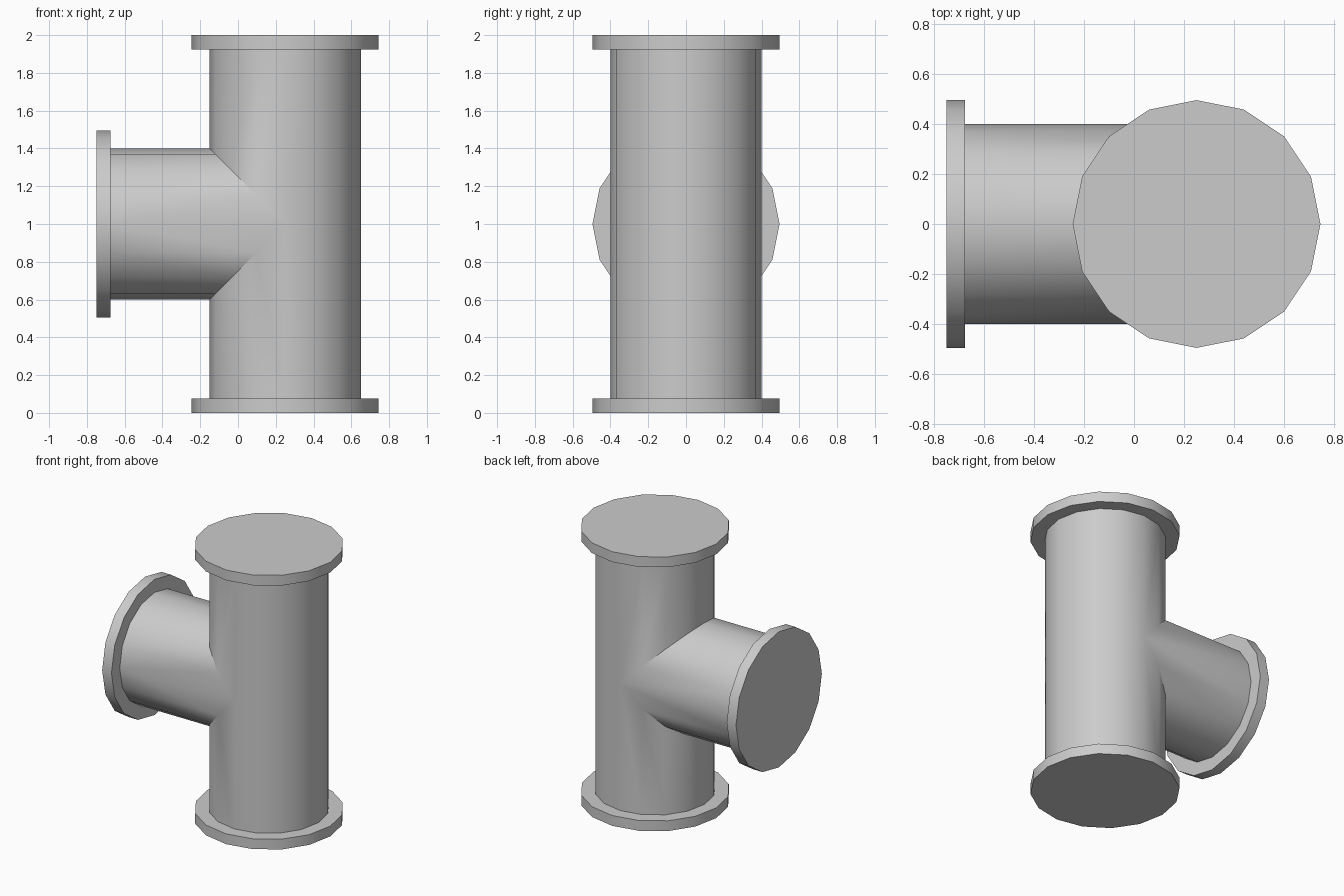
import bpy, bmesh
from math import cos, sin, pi

if "Cube" in bpy.data.objects:
    bpy.data.objects.remove(bpy.data.objects["Cube"])

SIDES, R, FR, T = 16, 0.4, 0.495, 0.075   # sides, pipe radius, flange radius, flange thickness
CX, CZ = 0.25, 1.0                        # main pipe axis x, branch axis z


def smooth(ob):
    bpy.ops.object.select_all(action='DESELECT')
    ob.select_set(True)
    bpy.context.view_layer.objects.active = ob
    bpy.ops.object.shade_smooth_by_angle(angle=pi / 6)


def flange(name, loc, tilt=0.0):
    bpy.ops.mesh.primitive_cylinder_add(vertices=SIDES, radius=FR, depth=T,
                                        location=loc, rotation=(0, tilt, 0))
    ob = bpy.context.object
    ob.name = name
    bpy.ops.object.transform_apply(location=False, rotation=True, scale=True)
    smooth(ob)


# Tee body: main pipe and side branch of equal radius, meeting in a clean mitre
bm = bmesh.new()


def quad(a, b, c, d):
    bm.faces.new([bm.verts.new(p) for p in (a, b, c, d)])


for s in (-1, 1):
    for i in range(SIDES):
        cols = []
        for a in (2 * pi * i / SIDES, 2 * pi * (i + 1) / SIDES):
            x, y = CX + R * cos(a), R * sin(a)
            z = CZ + s * R * max(0.0, -cos(a))
            cols.append(((x, y, z), (x, y, CZ + s * (1 - T)), (-0.75 + T, y, z)))
        (m0, e0, b0), (m1, e1, b1) = cols
        quad(m0, m1, e1, e0)              # main pipe
        if 4 <= i < 12:
            quad(m0, m1, b1, b0)          # branch
bmesh.ops.remove_doubles(bm, verts=bm.verts, dist=1e-4)
bmesh.ops.recalc_face_normals(bm, faces=bm.faces)
mesh = bpy.data.meshes.new("tee_body")
bm.to_mesh(mesh)
bm.free()
body = bpy.data.objects.new("tee_body", mesh)
bpy.context.collection.objects.link(body)
smooth(body)

# End flanges
flange("bottom_flange", (CX, 0, T / 2))
flange("top_flange", (CX, 0, 2 - T / 2))
flange("branch_flange", (-0.75 + T / 2, 0, CZ), pi / 2)
